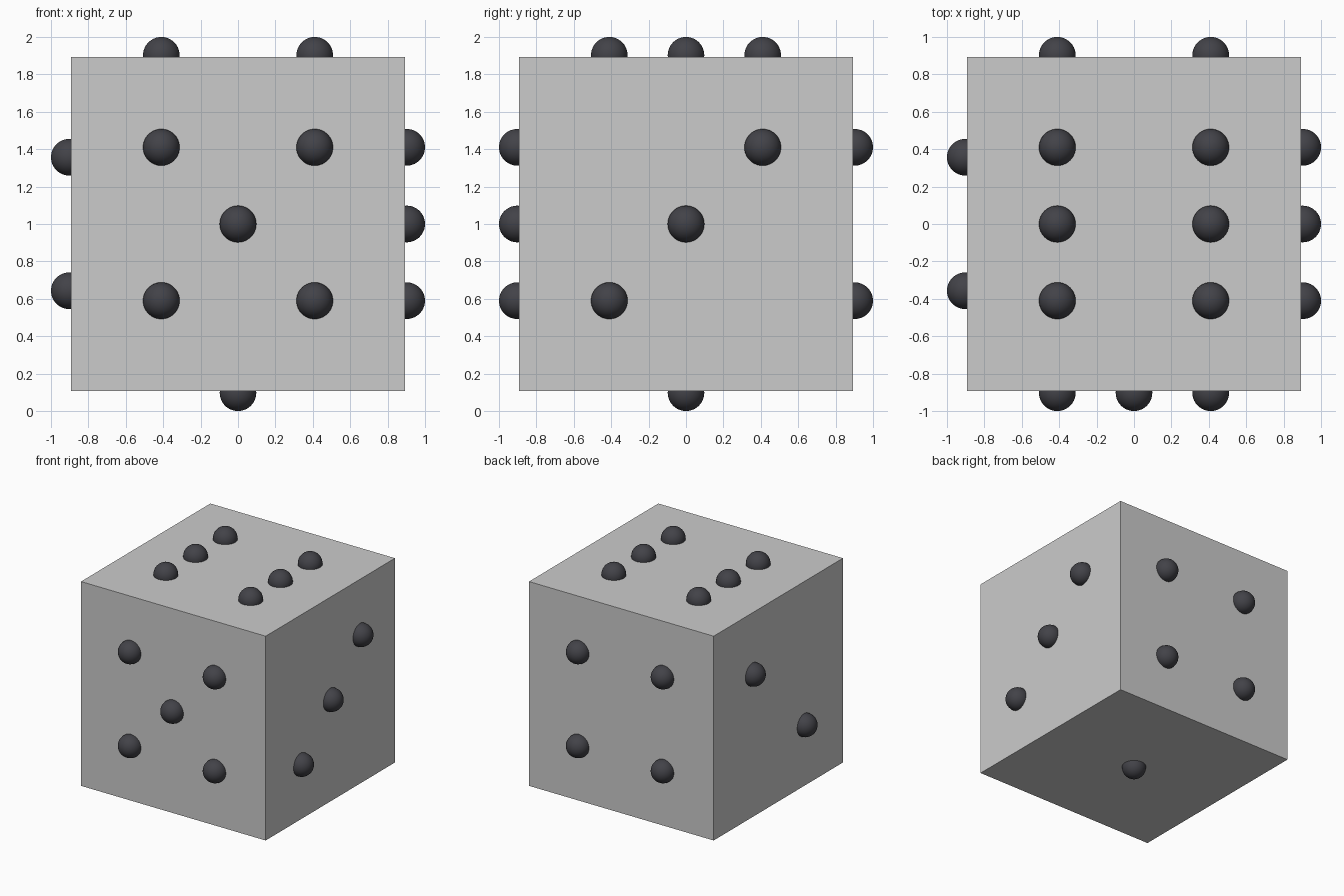
import bpy
from mathutils import Vector

if "Cube" in bpy.data.objects:
    bpy.data.objects.remove(bpy.data.objects["Cube"])

HALF = 0.892       # half the cube's edge
RADIUS = 0.098     # pip radius
OUT = 1 - RADIUS   # pip centre distance from the cube centre
D, E = 0.41, 0.357 # pip spacings
CENTRE = Vector((0, 0, 1))

dark = bpy.data.materials.new("dark_pip")
dark.diffuse_color = (0.055, 0.055, 0.065, 1)
dark.use_nodes = True
dark.node_tree.nodes["Principled BSDF"].inputs["Base Color"].default_value = dark.diffuse_color

# Cube body
bpy.ops.mesh.primitive_cube_add(size=2 * HALF, location=CENTRE)
bpy.context.object.name = "die_body"

# Pip layouts in face coordinates (u, v)
corners = [(u, v) for u in (-D, D) for v in (-D, D)]
layouts = {
    1: [(0, 0)],
    2: [(-E, -E), (E, E)],
    3: [(-D, -D), (0, 0), (D, D)],
    4: corners,
    5: corners + [(0, 0)],
    6: corners + [(-D, 0), (D, 0)],
}

# Faces: name, pip count, outward normal, u axis, v axis
X, Y, Z = Vector((1, 0, 0)), Vector((0, 1, 0)), Vector((0, 0, 1))
faces = [
    ("bottom", 1, -Z, X, Y),
    ("left", 2, -X, Y, Z),
    ("right", 3, X, Y, Z),
    ("back", 4, Y, X, Z),
    ("front", 5, -Y, X, Z),
    ("top", 6, Z, X, Y),
]

# Raised round pips, half sunk into each face
for name, count, n, u_axis, v_axis in faces:
    for i, (u, v) in enumerate(layouts[count], 1):
        loc = CENTRE + n * OUT + u_axis * u + v_axis * v
        bpy.ops.mesh.primitive_ico_sphere_add(subdivisions=4, radius=RADIUS, location=loc)
        pip = bpy.context.object
        pip.name = f"{name}_pip_{i}"
        pip.data.materials.append(dark)
        bpy.ops.object.shade_smooth()
